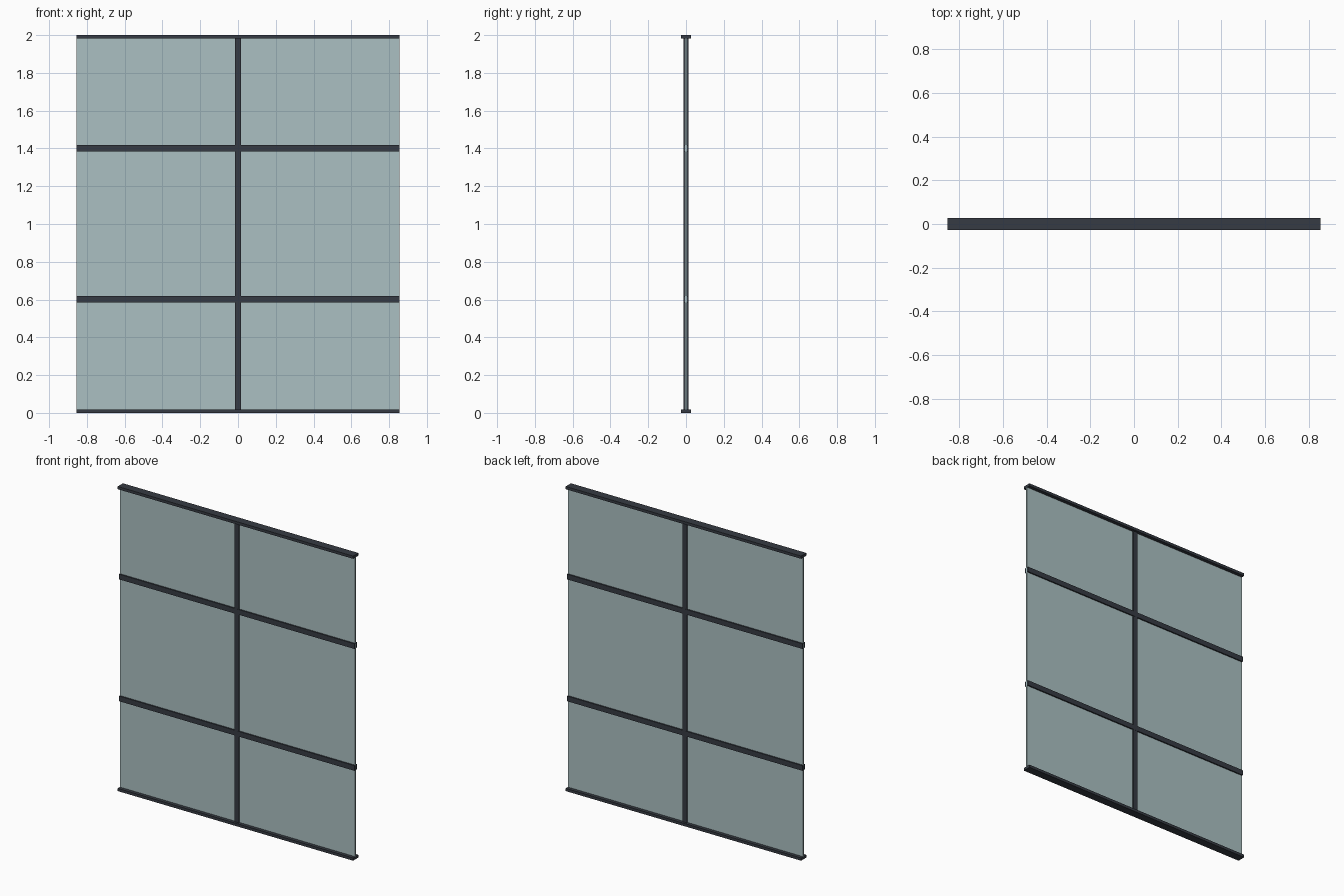
import bpy

cube = bpy.data.objects.get("Cube")
if cube:
    bpy.data.objects.remove(cube, do_unlink=True)


def material(name, rgb):
    mat = bpy.data.materials.new(name)
    mat.use_nodes = True
    colour = (*rgb, 1)
    mat.diffuse_color = colour
    mat.node_tree.nodes["Principled BSDF"].inputs["Base Color"].default_value = colour
    return mat


def box(name, size, z, mat):
    """Box centred on the origin in plan, with its middle at height z."""
    bpy.ops.mesh.primitive_cube_add(size=1, location=(0, 0, z))
    obj = bpy.context.object
    obj.name = name
    obj.scale = size
    bpy.ops.object.transform_apply(location=False, rotation=False, scale=True)
    obj.data.materials.append(mat)
    return obj


metal = material("dark grey metal", (0.037, 0.044, 0.056))
glass = material("pale teal glass", (0.407, 0.527, 0.539))

WIDTH, HEIGHT = 1.71, 2.0
RAIL = 0.018      # height of the top and bottom rails
BAR_DEPTH = 0.026

# Glass pane between the rails
box("glass_pane", (WIDTH, 0.01, HEIGHT - 2 * RAIL), HEIGHT / 2, glass)

# Wide flat rails along the bottom and top
box("bottom_rail", (WIDTH, 0.054, RAIL), RAIL / 2, metal)
box("top_rail", (WIDTH, 0.054, RAIL), HEIGHT - RAIL / 2, metal)

# Central upright and the two cross bars
box("centre_mullion", (0.03, BAR_DEPTH, HEIGHT - 2 * RAIL), HEIGHT / 2, metal)
for name, z in (("lower_transom", 0.602), ("upper_transom", 1.402)):
    box(name, (WIDTH, BAR_DEPTH + 0.001, 0.034), z, metal)
